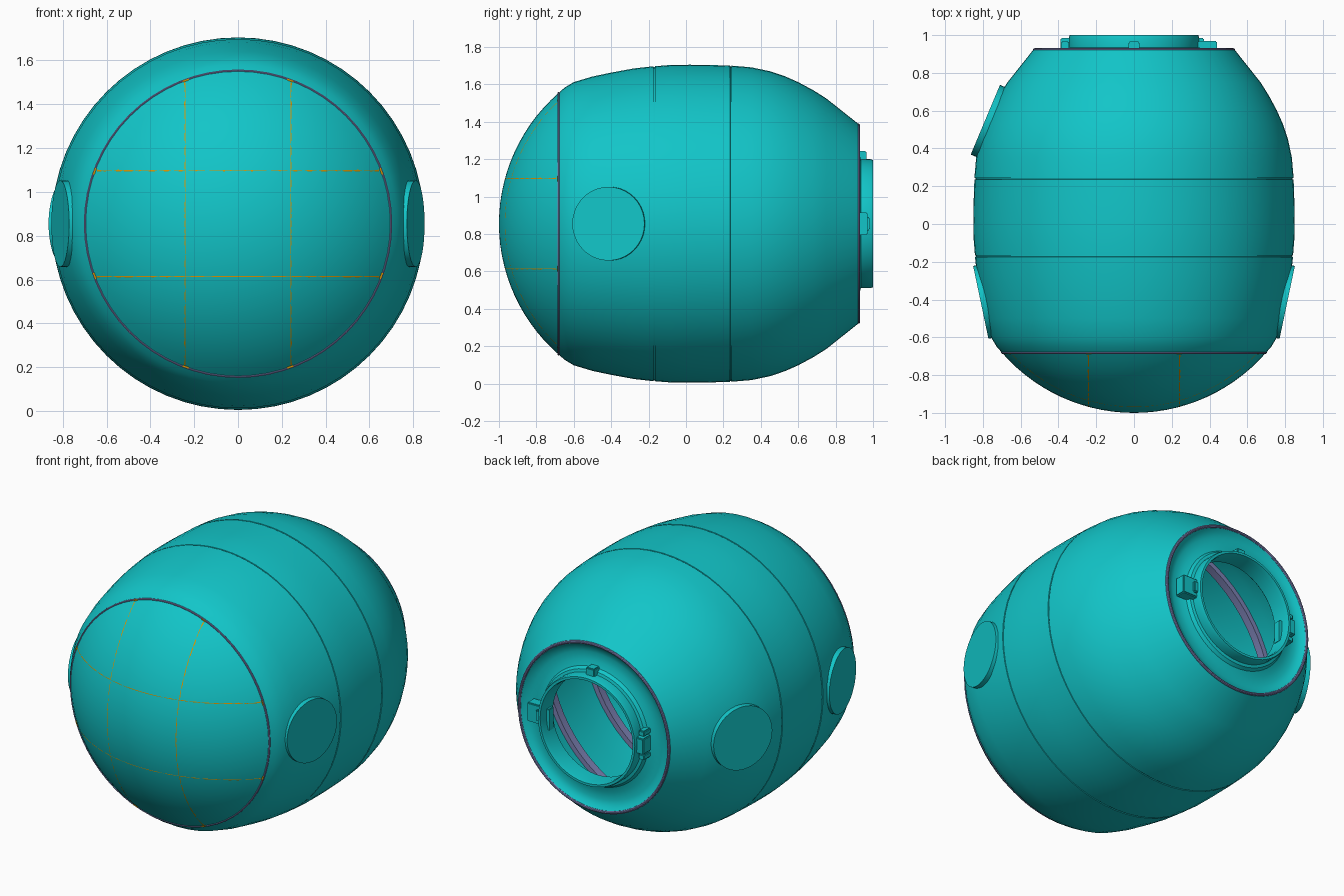
import bpy, bmesh, math
from mathutils import Matrix, Vector

if "Cube" in bpy.data.objects:
    bpy.data.objects.remove(bpy.data.objects["Cube"])

CZ = 0.855            # height of the hull axis
CAP_R, CAP_Y = 0.926, -0.074   # nose cap sphere


def material(name, rgb):
    m = bpy.data.materials.new(name)
    m.use_nodes = True
    m.diffuse_color = (*rgb, 1)
    m.node_tree.nodes["Principled BSDF"].inputs["Base Color"].default_value = (*rgb, 1)
    return m


TEAL = material("teal", (0.006, 0.56, 0.58))
LILAC = material("lilac grey", (0.2, 0.22, 0.45))
ORANGE = material("orange", (0.7, 0.3, 0.0))


def finish(bm, name, mat):
    bmesh.ops.recalc_face_normals(bm, faces=bm.faces)
    mesh = bpy.data.meshes.new(name)
    bm.to_mesh(mesh)
    bm.free()
    mesh.materials.append(mat)
    ob = bpy.data.objects.new(name, mesh)
    bpy.context.collection.objects.link(ob)
    bpy.ops.object.select_all(action='DESELECT')
    ob.select_set(True)
    bpy.context.view_layer.objects.active = ob
    bpy.ops.object.shade_smooth_by_angle(angle=math.radians(30))
    return ob


def lathe(name, profile, mat, closed=False):
    """Turn a (y, radius) profile about the hull axis."""
    bm = bmesh.new()
    vs = [bm.verts.new((r, y, CZ)) for y, r in profile]
    pairs = list(zip(vs, vs[1:])) + ([(vs[-1], vs[0])] if closed else [])
    es = [bm.edges.new(p) for p in pairs]
    bmesh.ops.spin(bm, geom=vs + es, cent=(0, 0, CZ), axis=(0, 1, 0),
                   angle=math.tau, steps=64)
    bmesh.ops.remove_doubles(bm, verts=bm.verts, dist=1e-5)
    return finish(bm, name, mat)


def tube_ring(name, y, r, t, mat):
    lathe(name, [(y + t * math.cos(a), r + t * math.sin(a))
                 for a in (math.tau * i / 10 for i in range(10))], mat, True)


def disc(name, x, y, radius, depth, out_dir):
    """Flat round plate whose outer face is centred on x, y."""
    n = Vector(out_dir).normalized()
    m = Matrix.Translation(Vector((x, y, CZ)) - n * depth / 2) @ n.to_track_quat('Z', 'Y').to_matrix().to_4x4()
    bm = bmesh.new()
    bmesh.ops.create_cone(bm, cap_ends=True, segments=40, radius1=radius,
                          radius2=radius, depth=depth, matrix=m)
    finish(bm, name, TEAL)


def block(name, centre, size, mat, turn=0.0, bevel=0.006):
    """Bevelled block, turned about the hull axis direction."""
    bm = bmesh.new()
    m = Matrix.Translation(centre) @ Matrix.Rotation(turn, 4, 'Y') @ Matrix.Diagonal((*size, 1))
    bmesh.ops.create_cube(bm, size=1, matrix=m)
    bmesh.ops.bevel(bm, geom=bm.edges[:], offset=bevel, segments=2, affect='EDGES')
    finish(bm, name, mat)


# Hull: spherical nose, barrel sides with two seams, dished rear face, collar, inner skin
edge = math.asin(0.70 / CAP_R)
cap = [(CAP_Y - CAP_R * math.cos(edge * i / 14), CAP_R * math.sin(edge * i / 14))
       for i in range(15)]
seams = (-0.17, 0.24)


def groove(y, r):
    return [(y - 0.004, r), (y - 0.003, r - 0.005), (y + 0.003, r - 0.005), (y + 0.004, r)]


barrel = ([(-0.65, 0.727), (-0.6, 0.757), (-0.5, 0.787), (-0.4, 0.808), (-0.28, 0.83)]
          + groove(seams[0], 0.842) + [(-0.08, 0.849), (0.02, 0.85), (0.12, 0.849)]
          + groove(seams[1], 0.845)
          + [(0.35, 0.836), (0.45, 0.815), (0.53, 0.788), (0.6, 0.757),
             (0.68, 0.714), (0.75, 0.67), (0.92, 0.535)])
collar = [(0.923, 0.515), (0.905, 0.495), (0.895, 0.46), (0.898, 0.41), (0.91, 0.375),
          (0.93, 0.362), (0.935, 0.345), (0.985, 0.345), (1.0, 0.34), (1.0, 0.325),
          (0.975, 0.32), (0.88, 0.32), (0.87, 0.33), (0.875, 0.5)]
skin = 0.012
inner = [(y, r - skin) for y, r in reversed(barrel[:-1])]
inner += [(y + skin, r * (1 - skin)) for y, r in reversed(cap)]
inner[-1] = (inner[-1][0], 0.0)
lathe("hull", cap + barrel + collar + inner, TEAL)

# Trim rings on the nose joint and the rear rim
tube_ring("nose_trim", -0.681, 0.698, 0.006, LILAC)
tube_ring("rear_trim", 0.921, 0.525, 0.010, LILAC)

# Inner ribs behind the seams
for i, y in enumerate(seams):
    lathe("inner_rib_%d" % (i + 1), [(y - 0.025, 0.832), (y + 0.025, 0.832),
                                     (y + 0.025, 0.80), (y - 0.025, 0.80)], LILAC, True)


# Window lattice just under the nose skin
def lattice_bar(name, offset, upright):
    curve = bpy.data.curves.new(name, 'CURVE')
    curve.dimensions = '3D'
    curve.bevel_depth = 0.012
    curve.bevel_resolution = 2
    spline = curve.splines.new('POLY')
    steps = 40
    spline.points.add(steps)
    radius = CAP_R - 0.0115
    reach = math.sqrt(0.68 ** 2 - offset ** 2)
    for i in range(steps + 1):
        t = reach * (2 * i / steps - 1)
        y = CAP_Y - math.sqrt(radius ** 2 - offset ** 2 - t * t)
        x, z = (offset, t) if upright else (t, offset)
        spline.points[i].co = (x, y, CZ + z, 1)
    curve.materials.append(ORANGE)
    bpy.context.collection.objects.link(bpy.data.objects.new(name, curve))


for side, label in ((-1, "low"), (1, "high")):
    lattice_bar("lattice_cross_" + label, 0.24 * side, False)
    lattice_bar("lattice_upright_" + label, 0.24 * side, True)

# Small clips where the lattice meets the nose trim
for i in range(4):
    for s in (-1, 1):
        a = i * math.pi / 2 + s * 0.35
        block("lattice_clip", (0.694 * math.cos(a), -0.681, CZ + 0.694 * math.sin(a)),
              (0.014, 0.014, 0.034), ORANGE, -a, 0.002)

# Round flat hatches: one each side at the front, one on the right at the rear
for s, label in ((1, "left"), (-1, "right")):
    disc("front_hatch_" + label, s * 0.811, -0.415, 0.197, 0.05, (s, -0.21, 0))
disc("rear_hatch_right", -0.787, 0.552, 0.2, 0.05, (-1, 0.42, 0))

# Lugs around the collar
block("collar_lug_left", (0.385, 0.935, CZ), (0.11, 0.07, 0.12), TEAL)
block("collar_lug_left_step", (0.35, 0.945, CZ), (0.04, 0.08, 0.07), TEAL)
block("collar_lug_top", (0, 0.935, CZ + 0.36), (0.06, 0.06, 0.06), TEAL)
block("collar_lug_right", (-0.362, 0.945, CZ), (0.055, 0.08, 0.10), TEAL)
for s in (-1, 1):
    block("collar_lug_right_cheek", (-0.365, 0.935, CZ + s * 0.075), (0.04, 0.07, 0.035), TEAL)

# Latch plates inside the opening
for s in (-1, 1):
    block("inner_latch", (s * 0.312, 0.92, CZ - 0.03), (0.02, 0.05, 0.14), TEAL, 0, 0.004)
